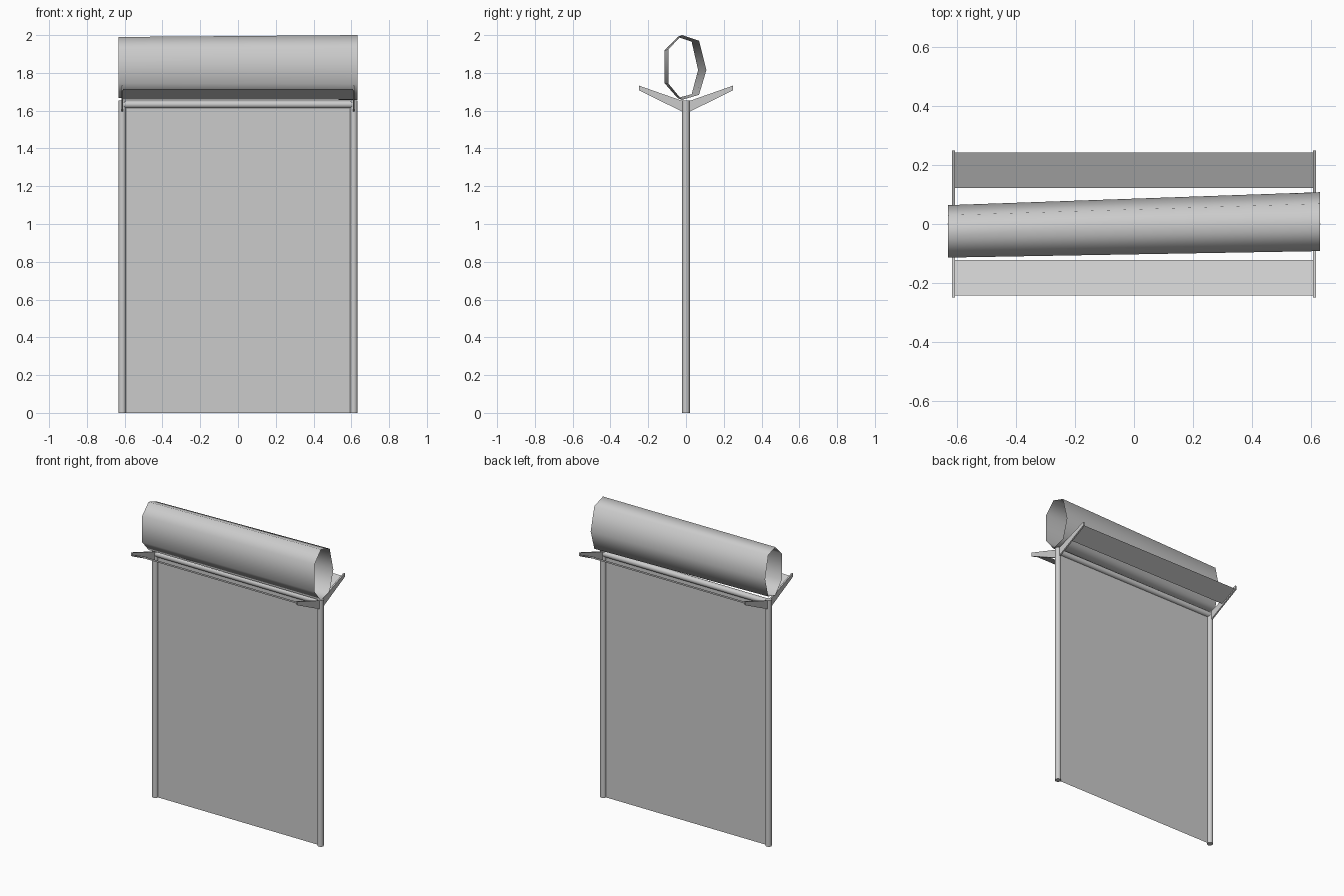
import bpy, bmesh, math
from mathutils import Matrix

cube = bpy.data.objects.get("Cube")
if cube:
    bpy.data.objects.remove(cube, do_unlink=True)

grey = bpy.data.materials.new("light_grey")
grey.use_nodes = True
grey.diffuse_color = (0.6, 0.6, 0.6, 1)
grey.node_tree.nodes["Principled BSDF"].inputs["Base Color"].default_value = (0.6, 0.6, 0.6, 1)


def finish(name, bm, smooth_angle=None):
    """Turn a bmesh into a named object with the shared material."""
    mesh = bpy.data.meshes.new(name)
    bm.to_mesh(mesh)
    bm.free()
    mesh.materials.append(grey)
    obj = bpy.data.objects.new(name, mesh)
    bpy.context.collection.objects.link(obj)
    if smooth_angle:
        bpy.ops.object.select_all(action='DESELECT')
        obj.select_set(True)
        bpy.context.view_layer.objects.active = obj
        bpy.ops.object.shade_smooth_by_angle(angle=math.radians(smooth_angle))
    return obj


def rod(name, length, matrix, radius=0.02):
    bm = bmesh.new()
    bmesh.ops.create_cone(bm, cap_ends=True, segments=12, radius1=radius,
                          radius2=radius, depth=length, matrix=matrix)
    finish(name, bm, 40)


def sheet(name, corners):
    bm = bmesh.new()
    bm.faces.new([bm.verts.new(c) for c in corners])
    finish(name, bm)


def plate(name, outline, x, thickness):
    """Extrude a (y, z) outline along x."""
    bm = bmesh.new()
    face = bm.faces.new([bm.verts.new((x - thickness / 2, y, z)) for y, z in outline])
    new = bmesh.ops.extrude_face_region(bm, geom=[face])["geom"]
    bmesh.ops.translate(bm, vec=(thickness, 0, 0),
                        verts=[v for v in new if isinstance(v, bmesh.types.BMVert)])
    bmesh.ops.recalc_face_normals(bm, faces=bm.faces)
    finish(name, bm)


# Frame: two posts and a top rail
POST_X = 0.613
for side, s in (("left", 1), ("right", -1)):
    rod(side + "_post", 1.653, Matrix.Translation((s * POST_X, 0, 0.8265)))
rod("top_rail", 1.21, Matrix.Translation((0, 0, 1.633)) @ Matrix.Rotation(math.pi / 2, 4, 'Y'))

# Hanging panel
sheet("panel", [(-0.61, 0, 0), (0.61, 0, 0), (0.61, 0, 1.63), (-0.61, 0, 1.63)])

# V-shaped brackets at both ends
half = [(0, 1.59), (0.02, 1.595), (0.25, 1.708), (0.25, 1.733), (0.02, 1.652)]
outline = half + [(-y, z) for y, z in reversed(half[1:])]
for side, s in (("left", 1), ("right", -1)):
    plate(side + "_bracket", outline, s * POST_X, 0.01)

# Sloping slats carried by the brackets
for side, s in (("front", -1), ("back", 1)):
    quad = [(-0.61, s * 0.123, 1.658), (0.61, s * 0.123, 1.658),
            (0.61, s * 0.243, 1.714), (-0.61, s * 0.243, 1.714)]
    sheet(side + "_slat", quad if s > 0 else quad[::-1])

# Open seven-sided roll, slightly wider and shifted at one end
left_ring = [(0.108, 1.815), (0.069, 1.97), (-0.022, 2.0), (-0.092, 1.925),
             (-0.092, 1.742), (-0.022, 1.657), (0.069, 1.684)]
right_ring = [(0.064, 1.815), (0.03, 1.965), (-0.045, 1.99), (-0.114, 1.92),
              (-0.114, 1.746), (-0.045, 1.667), (0.03, 1.687)]
bm = bmesh.new()
a = [bm.verts.new((0.632, y, z)) for y, z in left_ring]
b = [bm.verts.new((-0.632, y, z)) for y, z in right_ring]
for i in range(len(a)):
    j = (i + 1) % len(a)
    bm.faces.new((a[i], a[j], b[j], b[i]))
bmesh.ops.recalc_face_normals(bm, faces=bm.faces)
# Make sure the faces point outwards from the roll's axis
bm.normal_update()
if sum(f.normal.z * (f.calc_center_median().z - 1.83) for f in bm.faces) < 0:
    bmesh.ops.reverse_faces(bm, faces=bm.faces)
finish("roll", bm, 75)
